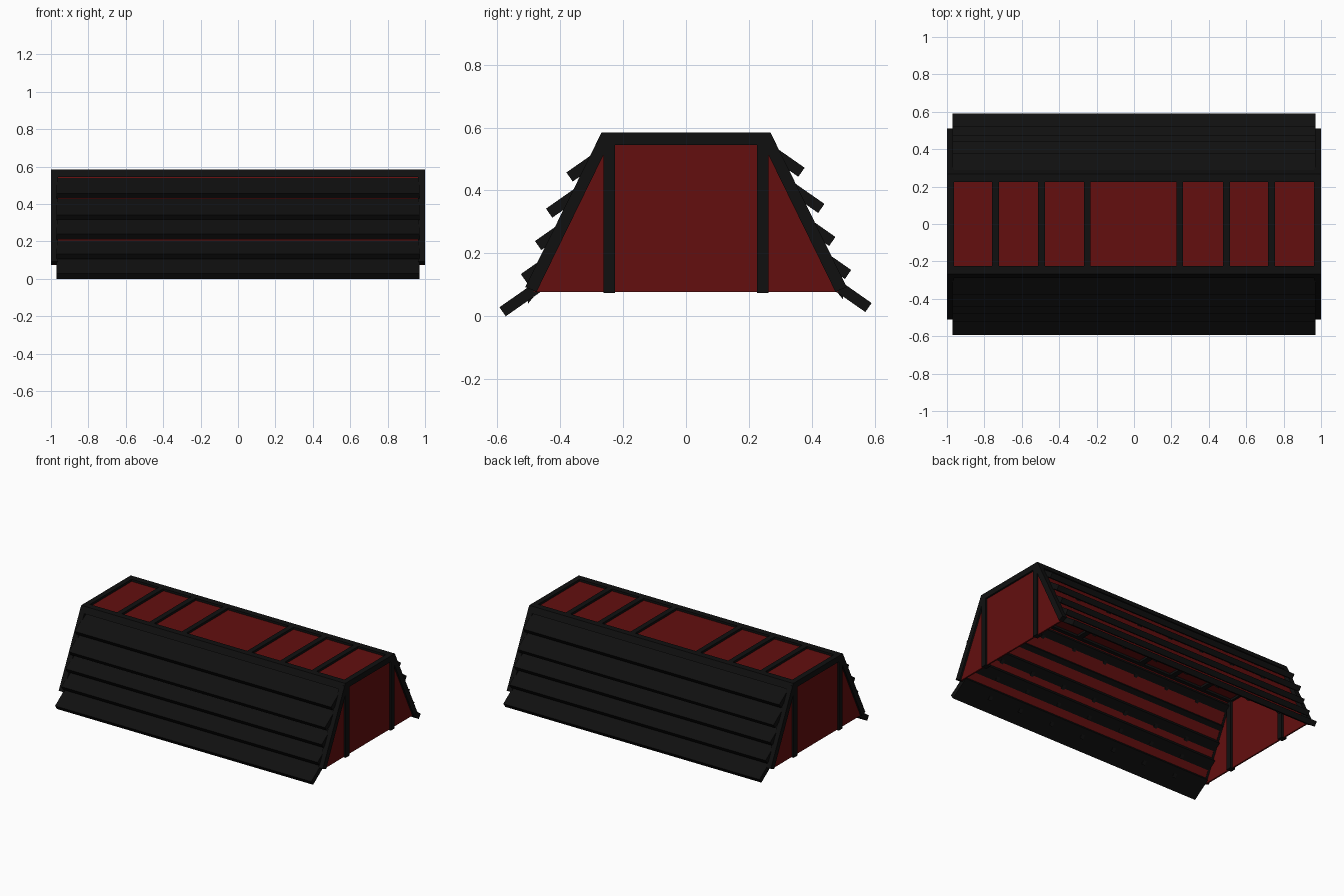
import bpy, bmesh
from mathutils import Vector

cube = bpy.data.objects.get("Cube")
if cube:
    bpy.data.objects.remove(cube, do_unlink=True)


def material(name, colour):
    m = bpy.data.materials.new(name)
    m.use_nodes = True
    m.diffuse_color = colour
    m.node_tree.nodes["Principled BSDF"].inputs["Base Color"].default_value = colour
    return m


black = material("black", (0.005, 0.005, 0.005, 1))
red = material("dark red", (0.125, 0.0045, 0.0045, 1))


def prism(name, profile, x0, x1, mat):
    """Extrude a (y, z) outline along x."""
    bm = bmesh.new()
    face = bm.faces.new([bm.verts.new((x0, y, z)) for y, z in profile])
    grown = bmesh.ops.extrude_face_region(bm, geom=[face])["geom"]
    moved = [v for v in grown if isinstance(v, bmesh.types.BMVert)]
    bmesh.ops.translate(bm, verts=moved, vec=(x1 - x0, 0, 0))
    bmesh.ops.recalc_face_normals(bm, faces=bm.faces)
    mesh = bpy.data.meshes.new(name)
    bm.to_mesh(mesh)
    bm.free()
    mesh.materials.append(mat)
    obj = bpy.data.objects.new(name, mesh)
    bpy.context.collection.objects.link(obj)
    return obj


def rect(y0, y1, z0, z1):
    return [(y0, z0), (y1, z0), (y1, z1), (y0, z1)]


def strip(start, end, half):
    """Outline of a straight bar between two (y, z) points."""
    a, b = Vector(start), Vector(end)
    d = (b - a).normalized()
    n = Vector((-d.y, d.x)) * half
    return [a + n, b + n, b - n, a - n]


TOP, UNDER, BASE = 0.585, 0.545, 0.078
RIBS = [-0.74, -0.495, -0.25, 0.245, 0.495, 0.735]

# Roof: glazing and cross bars
prism("roof_panel", rect(-0.24, 0.24, 0.56, 0.57), -0.98, 0.98, red)
for x in RIBS:
    prism("roof_bar", rect(-0.24, 0.24, UNDER, TOP), x - 0.018, x + 0.018, black)

# Ends: wall, posts, top beam and raking beams
for name, s in (("left", 1), ("right", -1)):
    outer, inner = s, s * 0.963
    prism(name + "_end_wall", [(-0.48, BASE), (0.48, BASE), (0.25, 0.56), (-0.25, 0.56)],
          s * 0.978, s * 0.988, red)
    prism(name + "_top_beam", rect(-0.265, 0.265, UNDER, TOP), inner, outer, black)
    for side in (-1, 1):
        prism(name + "_post", rect(side * 0.225, side * 0.263, 0.074, TOP),
              inner, outer, black)
        prism(name + "_raking_beam",
              [(side * y, z) for y, z in
               [(0.268, TOP), (0.232, 0.575), (0.475, BASE), (0.511, 0.068 + 0.025)]],
              inner, outer, black)

# Sloping sides: edge rail, red panel and overlapping slats
SLATS = {
    -1: [(0.583, 0.0145), (0.515, 0.12), (0.47, 0.225), (0.435, 0.328), (0.37, 0.443)],
    1: [(0.58, 0.028), (0.515, 0.133), (0.465, 0.238), (0.43, 0.343), (0.367, 0.458)],
}
for name, side in (("front", -1), ("back", 1)):
    prism(name + "_roof_rail",
          [(side * y, z) for y, z in
           [(0.225, TOP), (0.268, TOP), (0.288, UNDER), (0.225, UNDER)]],
          -0.99, 0.99, black)
    prism(name + "_side_panel",
          strip((side * 0.481, BASE), (side * 0.25, 0.555), 0.004), -0.97, 0.97, red)
    for y, z in SLATS[side]:
        inner = (side * (y - 0.15 * 0.82), z + 0.15 * 0.573)
        prism(name + "_slat", strip((side * y, z), inner, 0.0175), -0.97, 0.97, black)
        # Small rib ends showing inside below each slat
        py, pz = inner
        for x in RIBS + [0]:
            prism(name + "_rib_end",
                  [(py, pz), (py + side * 0.005, pz - 0.015),
                   (py + side * 0.042, pz - 0.06), (py + side * 0.04, pz - 0.01)],
                  x - 0.012, x + 0.012, black)
